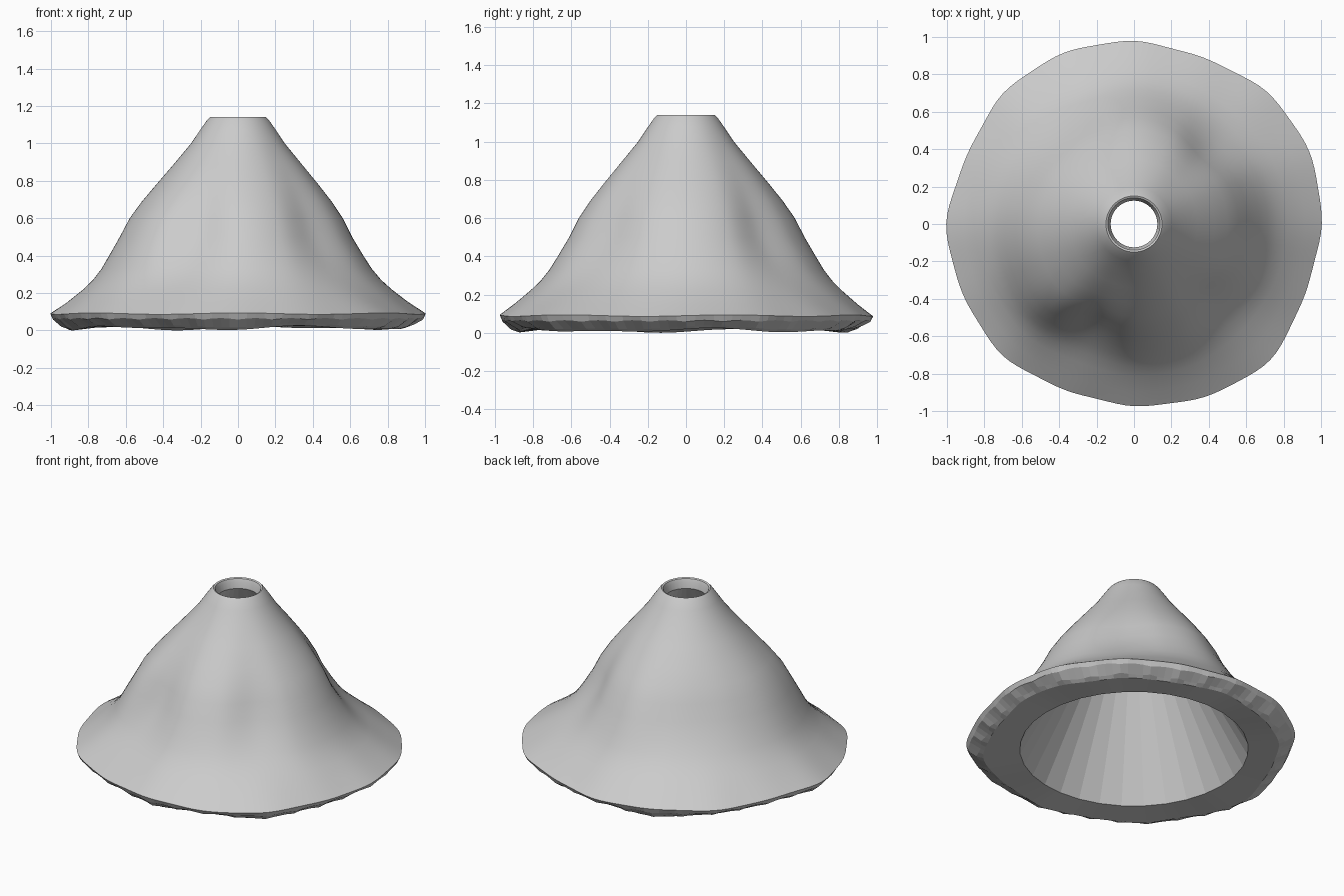
import bpy, bmesh, math

if "Cube" in bpy.data.objects:
    bpy.data.objects.remove(bpy.data.objects["Cube"])

N = 128          # columns around
SIDES = 32       # facets of the hollow inside
STEP = 2 * math.pi / SIDES

# Outer slope (radius, height), rim to crater
SLOPE = [(1.0, .09), (.91, .15), (.82, .22), (.765, .27), (.715, .33), (.67, .40), (.61, .50),
         (.56, .60), (.50, .69), (.43, .78), (.34, .89), (.25, 1.0), (.20, 1.075), (.165, 1.125), (.15, 1.14)]
# Ridges and gullies of the slope, every 22.5 degrees from +x
RIDGES = [.0, -.015, -.065, -.015, .01, -.02, -.03, -.01, .02, .035, .04, -.045, .0, -.01, -.055, -.01]
# Rim outline, every 22.5 degrees from +x
RIM = [1.0, 1.01, .998, .96, .975, .985, .985, .962, 1.0, .985, .99, .957, .97, .995, 1.025, .985]


def around(vals, a):
    """Smooth periodic interpolation of a ring of values."""
    t = a / (2 * math.pi) * len(vals)
    i = int(t)
    f = t - i
    p0, p1, p2, p3 = (vals[(i + k) % len(vals)] for k in (-1, 0, 1, 2))
    return p1 + .5 * f * (p2 - p0 + f * (2*p0 - 5*p1 + 4*p2 - p3 + f * (3*(p1 - p2) + p3 - p0)))


def facet(r, a):
    """Radius of a regular polygon at an angle."""
    return r * math.cos(STEP / 2) / math.cos(a % STEP - STEP / 2)


def column(a):
    """Closed section at one angle, from inside top to underside."""
    pts = []
    rim = around(RIM, a) + .004 * math.cos(16 * a)
    ridge = around(RIDGES, a)
    chip = abs(math.sin(SIDES * a / 2))
    wave = .008 * math.sin(5 * a + 1) + .005 * math.sin(9 * a)
    for r, z in SLOPE:
        foot = max(0, min(1, (r - .6) / .4)) ** 2
        w = math.exp(-((z - .5) / .27) ** 2) * min(1, (z - .09) / .15)
        pts.append((r * (1 + (rim - 1) * foot) + ridge * w, z + .004 * math.sin(7 * a) * foot))
    lip = [(facet(.125, a), 1.075), (.132, 1.115), (.14, 1.135)]
    under = [(.90 * rim, .013 + wave), (rim - .06 - .02 * chip, .026 + wave),
             (rim - .015, .058 + .008 * chip)]
    inside = [(facet(.70, a), .025)]
    return inside + under + pts + lip[::-1]


bm = bmesh.new()
cols = []
for i in range(N):
    a = 2 * math.pi * i / N
    cols.append([bm.verts.new((r * math.cos(a), r * math.sin(a), max(z, 0))) for r, z in column(a)])
rows = len(cols[0])
for i in range(N):
    c, d = cols[i], cols[(i + 1) % N]
    for j in range(rows):
        k = (j + 1) % rows
        f = bm.faces.new((c[j], d[j], d[k], c[k]))
        # smooth slope and crater lip, faceted underside and inside
        f.smooth = 4 <= j < rows - 1
bmesh.ops.recalc_face_normals(bm, faces=bm.faces)
for e in bm.edges:
    if len(e.link_faces) == 2 and e.calc_face_angle(0) > math.radians(40):
        e.smooth = False

mesh = bpy.data.meshes.new("mountain_cone")
bm.to_mesh(mesh)
bm.free()
obj = bpy.data.objects.new("mountain_cone", mesh)
bpy.context.collection.objects.link(obj)
